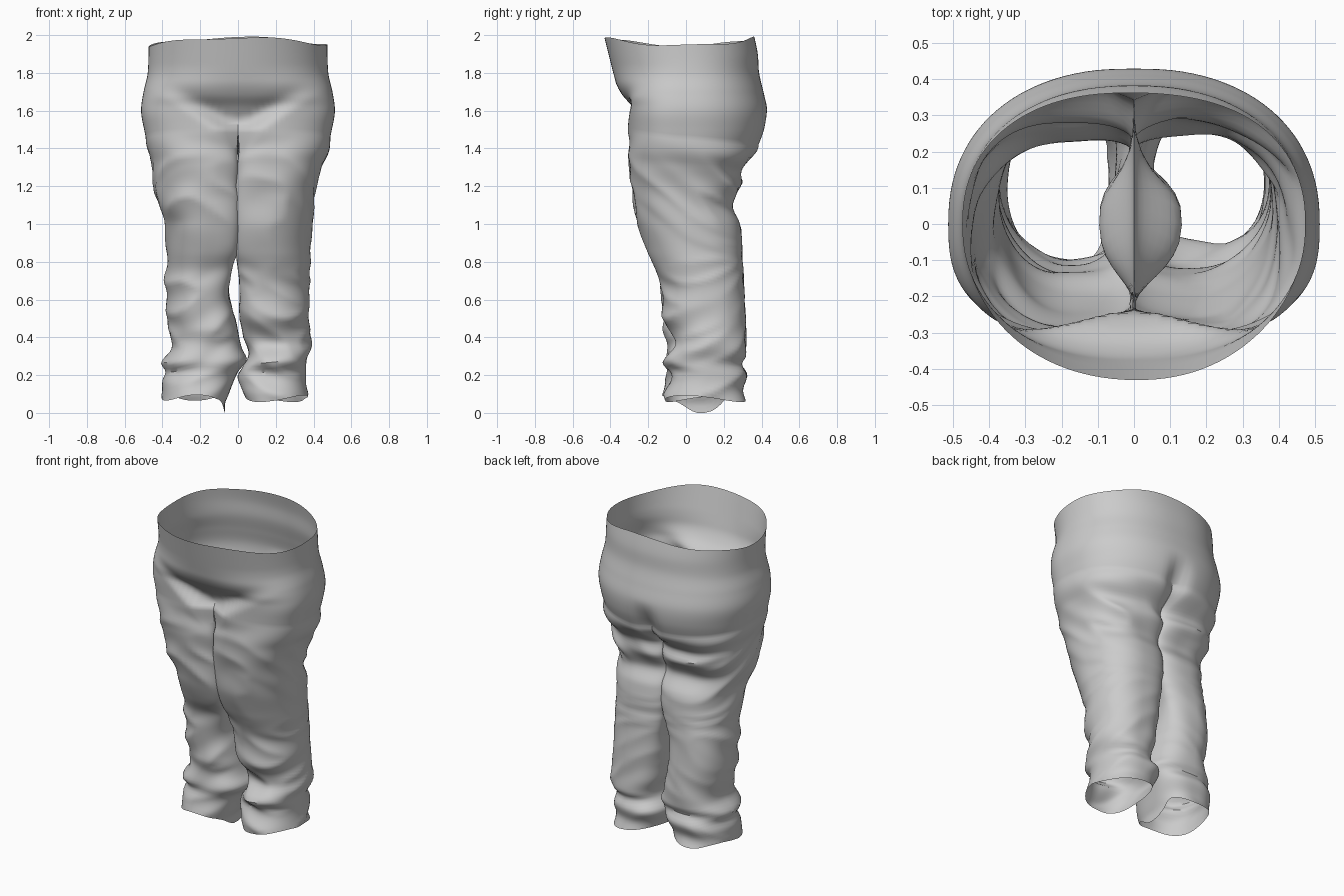
import bpy, bmesh, math
from mathutils import Vector, noise

if "Cube" in bpy.data.objects:
    bpy.data.objects.remove(bpy.data.objects["Cube"])

M, K = 56, 16            # columns: outer half, inner thigh
PELVIS_ROWS, LEG_ROWS = 40, 84


def smooth(t):
    t = min(1, max(0, t))
    return t * t * (3 - 2 * t)


def key(table, z):
    """Smooth curve through a (z, value) profile, listed from top to bottom."""
    if z >= table[0][0]:
        return table[0][1]
    last = len(table) - 1
    for i in range(last):
        (z0, v0), (z1, v1) = table[i], table[i + 1]
        if z >= z1:
            za, va = table[max(0, i - 1)]
            zb, vb = table[min(last, i + 2)]
            h, t = z1 - z0, (z0 - z) / (z0 - z1)
            m0, m1 = (v1 - va) / (z1 - za) * h, (vb - v0) / (zb - z0) * h
            u = 1 - t
            return v0 * u * u * (1 + 2 * t) + m0 * t * u * u + v1 * t * t * (3 - 2 * t) - m1 * t * t * u
    return table[-1][1]


def power(c, n):
    return math.copysign(abs(c) ** (2 / n), c)


# Pelvis profiles
WIDTH = [(2, .472), (1.8, .478), (1.7, .5), (1.6, .513), (1.5, .497), (1.4, .475)]
BELLY = [(2, .435), (1.8, .385), (1.68, .352), (1.62, .325), (1.5, .312), (1.4, .312)]
SEAT = [(2, .36), (1.9, .38), (1.8, .387), (1.7, .41), (1.6, .43), (1.5, .42), (1.4, .385)]

# Leg profiles: outer edge and inner edge per side, front and back
OUTER = {-1: [(1.5, .49), (1.35, .46), (1.2, .445), (1.1, .42), (1.0, .385), (.6, .385), (.42, .36),
              (.34, .365), (.27, .408), (.22, .38), (.17, .398), (.1, .40)],
         1: [(1.5, .495), (1.4, .48), (1.3, .45), (1.15, .405), (1.0, .395), (.8, .38), (.45, .375),
             (.34, .385), (.26, .355), (.2, .36), (.1, .368)]}
INNER = {-1: [(1.5, -.07), (1.3, -.085), (.9, -.075), (.75, -.01), (.6, .02), (.42, .0), (.34, -.02),
              (.28, -.045), (.22, .0), (.15, .03), (.05, .07)],
         1: [(1.5, -.07), (1.3, -.095), (.9, -.09), (.7, -.04), (.55, -.01), (.4, .03), (.3, .055),
             (.2, .0), (.14, .015), (.05, .05)]}
FRONT = {-1: [(1.5, -.312), (1.35, -.305), (1.2, -.287), (1.0, -.258), (.85, -.2), (.75, -.15), (.65, -.13),
              (.45, -.125), (.37, -.095), (.27, -.12), (.21, -.10), (.1, -.125)],
         1: [(1.5, -.312), (1.35, -.305), (1.2, -.287), (1.0, -.255), (.85, -.2), (.75, -.15), (.65, -.125),
             (.5, -.12), (.37, -.05), (.27, -.12), (.21, -.08), (.1, -.115)]}
BACK = [(1.5, .42), (1.42, .39), (1.36, .33), (1.28, .29), (1.2, .295), (1.1, .25), (1.0, .288), (.8, .30),
        (.5, .315), (.3, .315), (.26, .295), (.2, .325), (.12, .30), (.05, .32)]
HOLLOW = {-1: [(1.5, .15), (1.3, .18), (1.0, .165), (.75, .06), (.5, .0)],
          1: [(1.5, .17), (1.3, .225), (1.0, .20), (.75, .08), (.5, .0)]}
FOLD = [(1.5, 0), (1.4, .006), (1.2, .024), (.9, .014), (.75, .03), (.6, .02), (.4, .03), (.1, .02)]


def pelvis_point(side, phi, t):
    """phi runs from the front centre (-90) to the back centre (90)."""
    c, s = math.cos(phi), math.sin(phi)
    top = 1.945 + .042 * s * s + .006 * math.sin(5 * phi + side)
    z = top + (1.46 - .04 * s - top) * t
    n = 2.25 if s > 0 else 2.1 + .7 * smooth((1.85 - z) / .3)
    x = key(WIDTH, z) * power(c, n)
    if s > 0:
        y = key(SEAT, z) * power(s, n)
        y -= .05 * smooth((1.62 - z) / .2) * math.exp(-(x / .06) ** 2)
    else:
        y = key(BELLY, z) * power(s, n)
        # belly narrows to a V between the thighs, edged by the hip creases
        inside = smooth(((z - 1.48) / .62 - x) / .2 + .5)
        y += .075 * smooth((1.76 - z) / .26) * inside
        y += .012 * math.exp(-((z - 1.51 - .62 * x) / .06) ** 2) * math.exp(-(x / .3) ** 2)
    return Vector((side * max(0, x) if abs(c) > 1e-6 else 0, y, z))


def leg_section(side, a, z):
    """Cross-section of a leg: angle 0 points outward, -90 to the front."""
    xo, xi = key(OUTER[side], z), key(INNER[side], z)
    yf, yb = key(FRONT[side], z), key(BACK, z)
    c, s = math.cos(a), math.sin(a)
    n = 2.6 if c < 0 else 2.3 if s > 0 else 2.35 - .4 * smooth((1.3 - z) / .4)
    x = (xo + xi) / 2 + (xo - xi) / 2 * power(c, n)
    x += key(HOLLOW[side], z) * max(0, -c) ** 6
    y = (yf + yb) / 2 + (yb - yf) / 2 * power(s, n)
    # slanted cloth folds: falling backward on the thigh, crossing on the shin, calm at the back
    steep = -.35 + 1.15 * smooth((z - .7) / .3)
    slant = z + steep * y + .5 * (x - .2) * smooth((.9 - z) / .2)
    q = Vector((x * 3 + side * 7, y * 2, slant * 6.5))
    d = key(FOLD, z) * (.3 - 1.6 * abs(noise.noise(q)))
    if z < 1.05:
        d *= 1 - .6 * smooth(s) * smooth((1.05 - z) / .1)
    if c < 0:
        d *= 1 + .7 * c
    return Vector((side * (x + d * c), y + d * s, z))


def hem(side, a):
    """Uneven lower edge of the leg."""
    if side < 0:
        return .08 + .015 * math.sin(3 * a) - .08 * math.exp(-((a - math.pi) / .4) ** 2)
    return .075 + .018 * math.sin(2 * a + 2.6)


def add_grid(bm, rows, closed):
    vs = [[bm.verts.new(p) for p in r] for r in rows]
    n = len(rows[0])
    for r0, r1 in zip(vs, vs[1:]):
        for i in range(n if closed else n - 1):
            j = (i + 1) % n
            bm.faces.new((r0[i], r1[i], r1[j], r0[j]))


bm = bmesh.new()
for side in (-1, 1):
    # Half of the pelvis
    phis = [-math.pi / 2 + math.pi * i / M for i in range(M + 1)]
    rows = [[pelvis_point(side, p, r / PELVIS_ROWS) for p in phis] for r in range(PELVIS_ROWS + 1)]
    add_grid(bm, rows, False)

    # Leg tube: starts on the pelvis edge and the crotch seam
    edge = rows[-1]
    seam = [edge[-1].lerp(edge[0], i / K) - Vector((0, 0, .04 * math.sin(math.pi * i / K)))
            for i in range(1, K)]
    start = edge + seam
    corner = math.radians(135)
    angles = [-corner + 2 * corner * i / M for i in range(M + 1)]
    angles += [corner + (2 * math.pi - 2 * corner) * i / K for i in range(1, K)]
    rows = [start]
    for r in range(1, LEG_ROWS + 1):
        t = r / LEG_ROWS
        ring = []
        for p, a in zip(start, angles):
            z = p.z + (hem(side, a) - p.z) * t
            q = leg_section(side, a, z)
            ring.append(Vector((p.x, p.y, z)).lerp(q, smooth(t / .11)))
        rows.append(ring)
    add_grid(bm, rows, True)

# Join the halves along the centre seams
bmesh.ops.remove_doubles(bm, verts=bm.verts, dist=.0005)
bmesh.ops.recalc_face_normals(bm, faces=bm.faces)
mesh = bpy.data.meshes.new("trousers")
bm.to_mesh(mesh)
bm.free()
trousers = bpy.data.objects.new("trousers", mesh)
bpy.context.collection.objects.link(trousers)
bpy.context.view_layer.objects.active = trousers
trousers.select_set(True)
bpy.ops.object.shade_smooth_by_angle(angle=math.radians(40))
